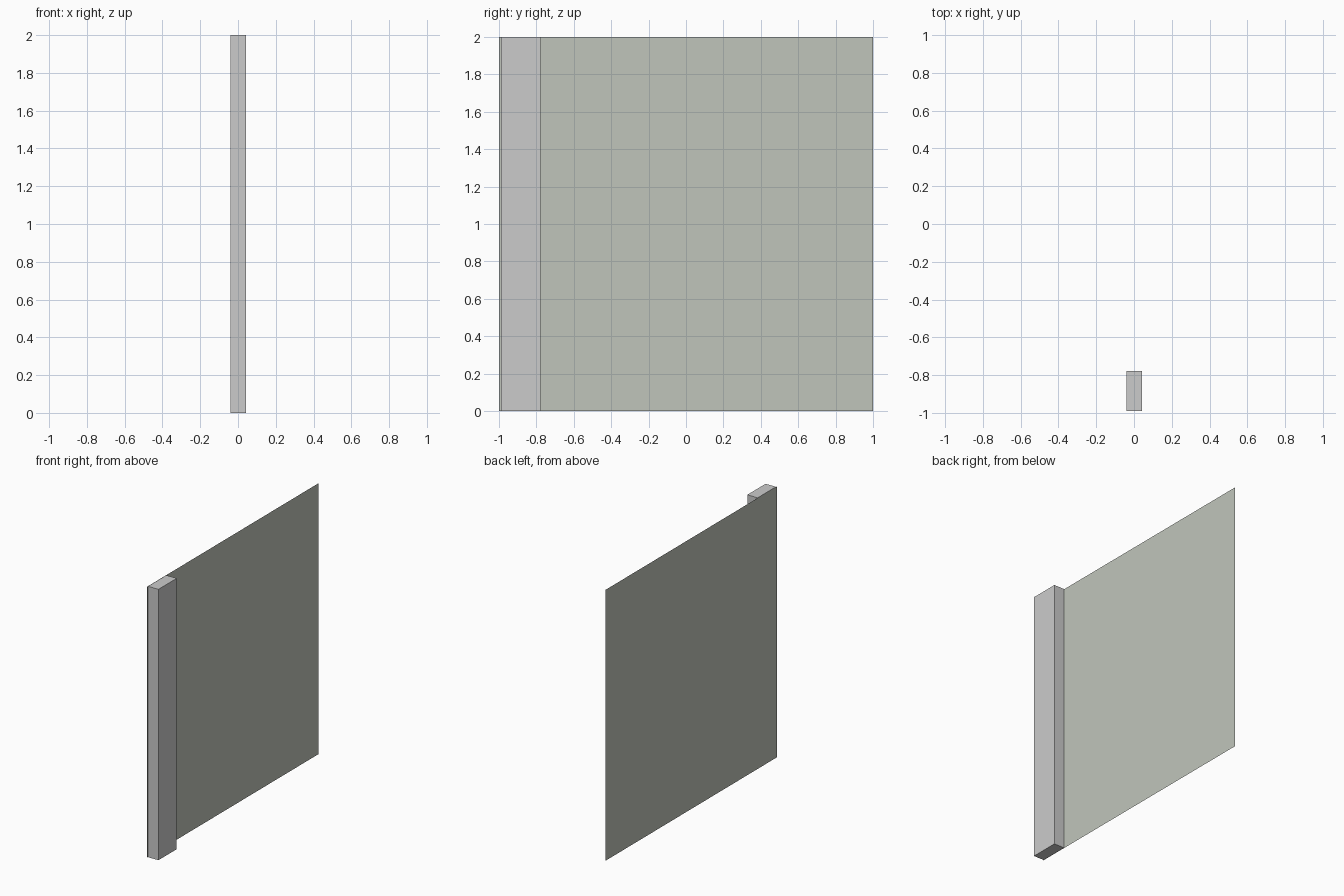
import bpy
import bmesh
from mathutils import Matrix, Vector

if "Cube" in bpy.data.objects:
    bpy.data.objects.remove(bpy.data.objects["Cube"])


def add_object(name, bm):
    mesh = bpy.data.meshes.new(name)
    bm.to_mesh(mesh)
    bm.free()
    obj = bpy.data.objects.new(name, mesh)
    bpy.context.collection.objects.link(obj)
    return obj


def box(name, low, high):
    low, high = Vector(low), Vector(high)
    bm = bmesh.new()
    bmesh.ops.create_cube(bm, size=1, matrix=Matrix.Translation((low + high) / 2)
                          @ Matrix.Diagonal((*(high - low), 1)))
    return add_object(name, bm)


# Upright post at the front edge
box("edge_post", (-0.041, -0.99, 0), (0.043, -0.777, 2))

# Paper-thin square panel against the left face of the post
bm = bmesh.new()
corners = [(-1, 0), (1, 0), (1, 2), (-1, 2)]
bm.faces.new([bm.verts.new((-0.043, y, z)) for y, z in corners])
panel = add_object("panel", bm)

# Green-grey panel colour
mat = bpy.data.materials.new("green_grey")
mat.diffuse_color = (0.53, 0.56, 0.50, 1)
mat.use_nodes = True
mat.node_tree.nodes["Principled BSDF"].inputs["Base Color"].default_value = mat.diffuse_color
panel.data.materials.append(mat)
